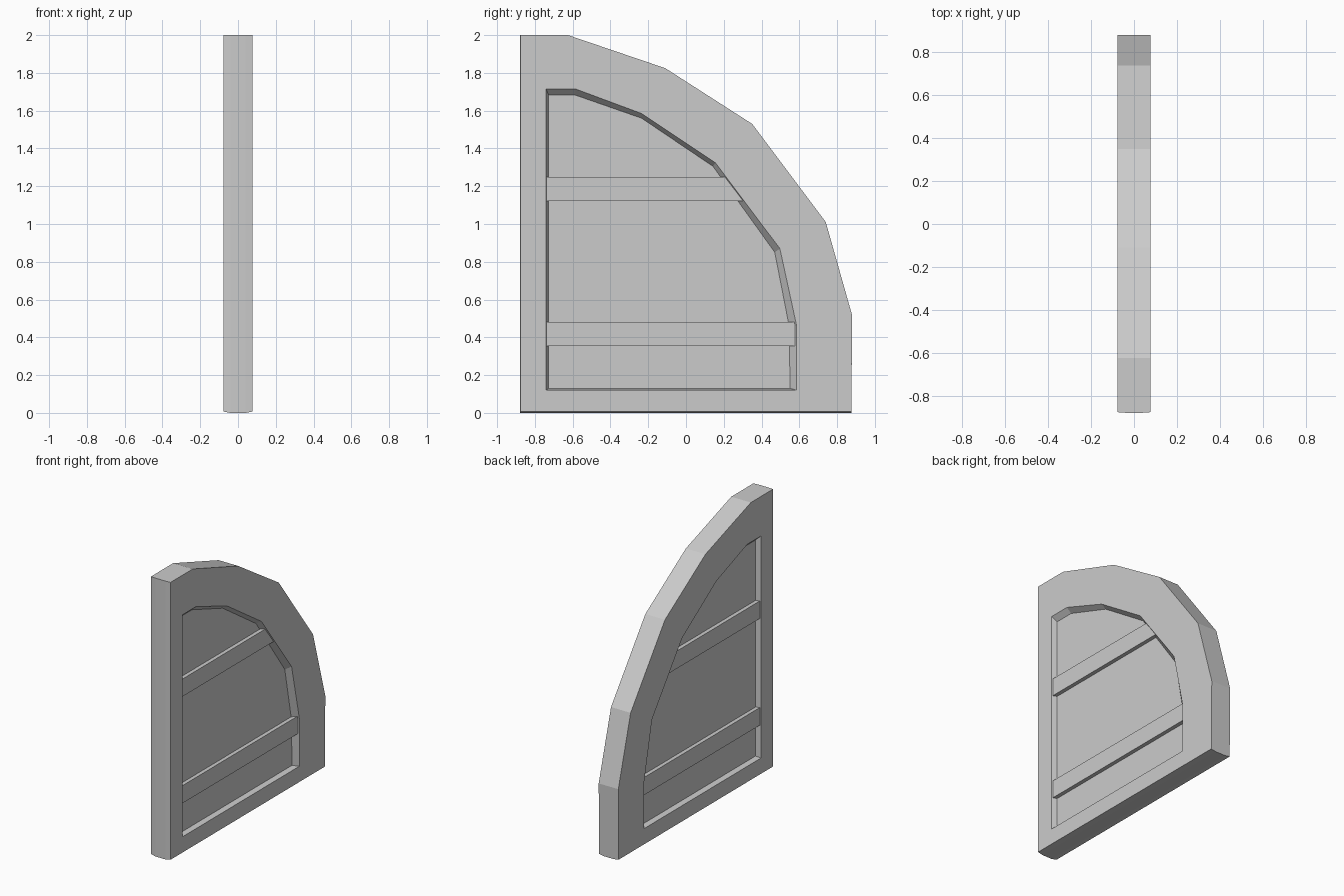
import bpy
import bmesh

if "Cube" in bpy.data.objects:
    bpy.data.objects.remove(bpy.data.objects["Cube"])

# Half-arch silhouettes as (y, z), all with matching corner counts
OUTER = [(-0.88, 0), (0.875, 0), (0.88, 0.515), (0.74, 1.01),
         (0.35, 1.53), (-0.11, 1.825), (-0.625, 2.0), (-0.88, 2.0)]
OPENING = [(-0.74, 0.12), (0.586, 0.12), (0.586, 0.46), (0.497, 0.87),
           (0.155, 1.325), (-0.235, 1.585), (-0.585, 1.715), (-0.74, 1.715)]
PANEL = [(-0.727, 0.13), (0.551, 0.13), (0.546, 0.46), (0.47, 0.85),
         (0.143, 1.305), (-0.235, 1.56), (-0.585, 1.682), (-0.727, 1.682)]
HALF = 0.078      # half thickness of the frame
RECESS = 0.043    # panel surface distance from the centre plane
BATTEN = 0.071    # batten surface distance from the centre plane


def loft(name, sections):
    """Skin a chain of (x, profile) sections and cap both ends."""
    bm = bmesh.new()
    rings = [[bm.verts.new((x, y, z)) for y, z in prof] for x, prof in sections]
    n = len(rings[0])
    for a, b in zip(rings, rings[1:]):
        for i in range(n):
            j = (i + 1) % n
            bm.faces.new((a[i], a[j], b[j], b[i]))
    bm.faces.new(rings[0])
    bm.faces.new(rings[-1])
    bmesh.ops.recalc_face_normals(bm, faces=bm.faces)
    mesh = bpy.data.meshes.new(name)
    bm.to_mesh(mesh)
    bm.free()
    obj = bpy.data.objects.new(name, mesh)
    bpy.context.collection.objects.link(obj)
    return obj


# Frame with a recessed panel on both faces; base and hinge edge are slightly eased
eased = [(max(y, -0.877), max(z, 0.007)) for y, z in OUTER]
loft("arched_door_leaf", [
    (-RECESS, PANEL), (-HALF, OPENING), (-HALF, eased), (-0.04, OUTER),
    (0.04, OUTER), (HALF, eased), (HALF, OPENING), (RECESS, PANEL)])

# Cross battens on both faces, their outer ends cut to follow the arch
battens = {
    "lower_batten": [(-0.739, 0.355), (0.581, 0.355), (0.579, 0.482), (-0.739, 0.482)],
    "upper_batten": [(-0.739, 1.122), (0.303, 1.122), (0.206, 1.248), (-0.739, 1.248)],
}
for name, prof in battens.items():
    for side, label in ((1, "right"), (-1, "left")):
        loft(f"{name}_{label}", [(side * (RECESS - 0.005), prof), (side * BATTEN, prof)])
